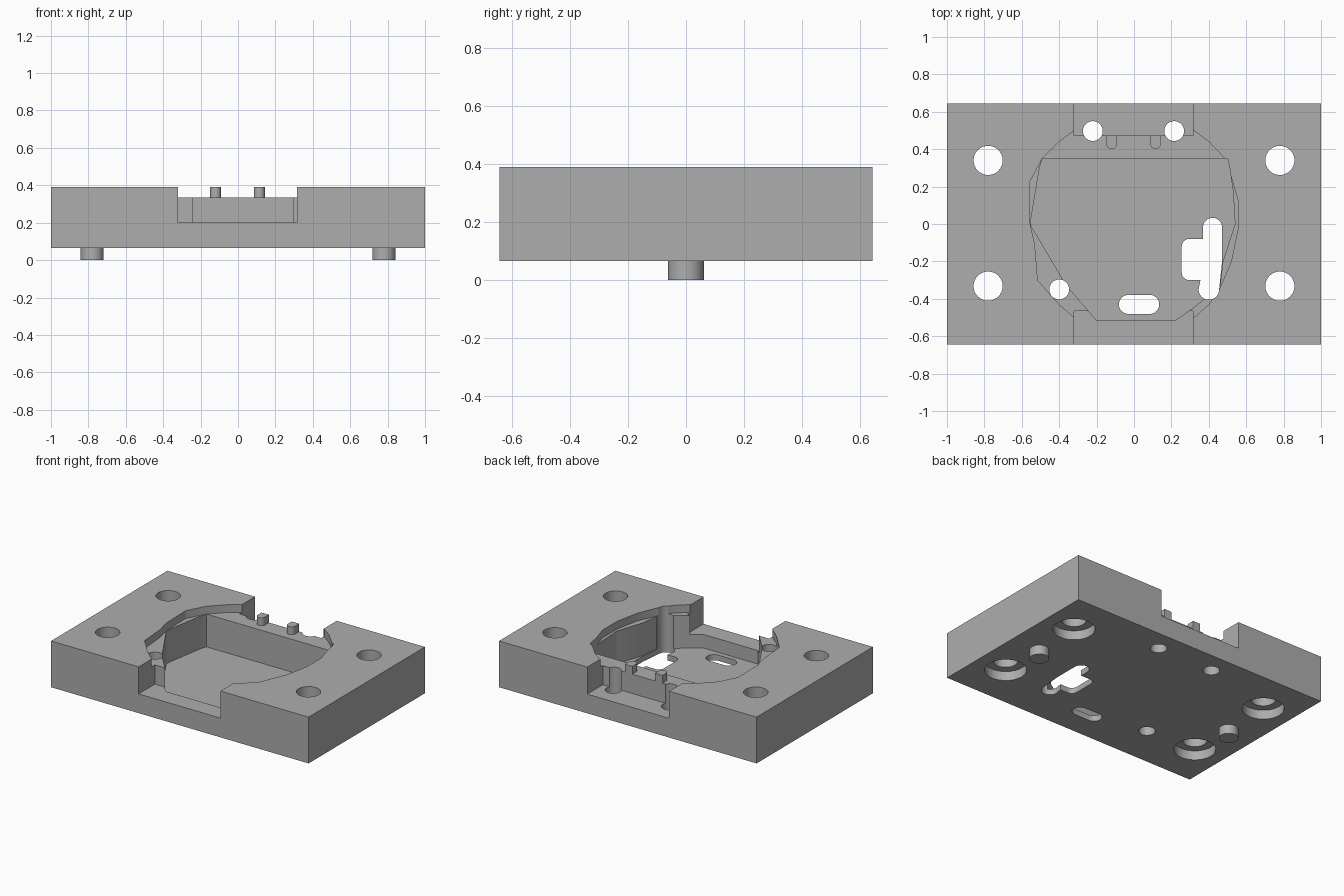
import bpy, bmesh
from math import sin, cos, pi

cube = bpy.data.objects.get("Cube")
if cube:
    bpy.data.objects.remove(cube, do_unlink=True)

grey = bpy.data.materials.new("plain grey")
grey.use_nodes = True
grey.diffuse_color = (0.42, 0.42, 0.42, 1)
grey.node_tree.nodes["Principled BSDF"].inputs["Base Color"].default_value = (0.42, 0.42, 0.42, 1)

BASE, TOP, LEDGE, SLOT, FLOOR = 0.065, 0.39, 0.335, 0.2, 0.105
LOW, HIGH = -0.1, 0.6  # cutters run past the block


def prism(name, pts, z0, z1):
    """Extrude a plan outline between two heights."""
    bm = bmesh.new()
    face = bm.faces.new([bm.verts.new((x, y, z0)) for x, y in pts])
    ext = bmesh.ops.extrude_face_region(bm, geom=[face])
    top = [v for v in ext["geom"] if isinstance(v, bmesh.types.BMVert)]
    bmesh.ops.translate(bm, verts=top, vec=(0, 0, z1 - z0))
    bmesh.ops.recalc_face_normals(bm, faces=bm.faces)
    mesh = bpy.data.meshes.new(name)
    bm.to_mesh(mesh)
    bm.free()
    mesh.materials.append(grey)
    ob = bpy.data.objects.new(name, mesh)
    bpy.context.collection.objects.link(ob)
    return ob


def arc(x, y, r, a0, a1, n=12):
    """Points on an arc, angles in half turns."""
    return [(x + r * cos(pi * (a0 + (a1 - a0) * i / n)),
             y + r * sin(pi * (a0 + (a1 - a0) * i / n))) for i in range(n + 1)]


def circle(x, y, r):
    return arc(x, y, r, 0, 2, 32)[:-1]


def rect(x0, x1, y0, y1):
    return [(x0, y0), (x1, y0), (x1, y1), (x0, y1)]


body = prism("base_block", rect(-1, 1, -0.645, 0.645), BASE, TOP)


def cut(name, pts, z0=LOW, z1=HIGH):
    """Subtract a prism from the block."""
    cutter = prism(name, pts, z0, z1)
    cutter.hide_render = True
    mod = body.modifiers.new(name, "BOOLEAN")
    mod.operation, mod.solver, mod.object = "DIFFERENCE", "EXACT", cutter
    graph = bpy.context.evaluated_depsgraph_get()
    body.data = bpy.data.meshes.new_from_object(body.evaluated_get(graph))
    body.modifiers.clear()
    bpy.data.objects.remove(cutter, do_unlink=True)


# Shallow upper recess
cut("upper_recess", [
    (-0.32, 0.5), (-0.4, 0.44), (-0.49, 0.35), (-0.56, 0.22), (-0.555, 0), (-0.53, -0.11),
    (-0.515, -0.3), (-0.4, -0.43), (-0.32, -0.5), (0.32, -0.5), (0.4, -0.43), (0.46, -0.34),
    (0.52, -0.2), (0.555, -0.03), (0.555, 0.13), (0.52, 0.25), (0.49, 0.345), (0.4, 0.44),
    (0.32, 0.5)], LEDGE)

# Deep pocket with a flat back wall
cut("deep_pocket", [
    (-0.49, 0.35), (-0.505, 0.3), (-0.55, 0.03), (-0.55, -0.01), (-0.36, -0.33), (-0.2, -0.515),
    (0.22, -0.515), (0.3, -0.46), (0.39, -0.39), (0.46, -0.33), (0.475, -0.2), (0.54, 0),
    (0.53, 0.17), (0.51, 0.31), (0.5, 0.35)], FLOOR)

# Notches in the front and back edges
cut("front_notch", rect(-0.32, 0.315, -0.8, -0.465), SLOT)
cut("back_notch", rect(-0.32, 0.315, 0.473, 0.8), SLOT)

# Corner bolt holes with counterbores below
for x in (-0.78, 0.78):
    for y in (-0.332, 0.34):
        cut("bolt_hole", circle(x, y, 0.078))
        cut("counterbore", circle(x, y, 0.133), LOW, BASE + 0.065)

# Small through holes
for x, y in ((-0.22, 0.497), (0.215, 0.497), (-0.4, -0.35)):
    cut("pin_hole", circle(x, y, 0.053))

# Floor openings
cut("front_opening", arc(-0.03, -0.43, 0.051, 0.5, 1.5) + arc(0.084, -0.43, 0.051, 1.5, 2.5))
cut("side_opening",
    arc(0.42, -0.018, 0.051, 0, 1) + [(0.369, -0.08)]
    + arc(0.295, -0.12, 0.04, 0.5, 1, 6) + arc(0.295, -0.26, 0.04, 1, 1.5, 6)
    + [(0.355, -0.3)] + arc(0.4, -0.35, 0.055, 1, 2) + [(0.471, -0.2)])

# Locating tabs on the back ledge
parts = [body]
for side, x in (("right", -0.12), ("left", 0.115)):
    tab = [(x + 0.029, 0.473), (x - 0.029, 0.473)] + arc(x, 0.43, 0.029, 1, 2)
    parts.append(prism(side + "_locating_tab", tab, LEDGE - 0.01, TOP))

# Round feet under the block
for side, x in (("right", -0.78), ("left", 0.78)):
    parts.append(prism(side + "_foot_pin", circle(x, 0, 0.062), 0, BASE + 0.01))

# Smooth round walls, keep edges crisp
bpy.ops.object.select_all(action="DESELECT")
for ob in parts:
    ob.select_set(True)
bpy.context.view_layer.objects.active = body
bpy.ops.object.shade_smooth_by_angle(angle=pi / 9)
